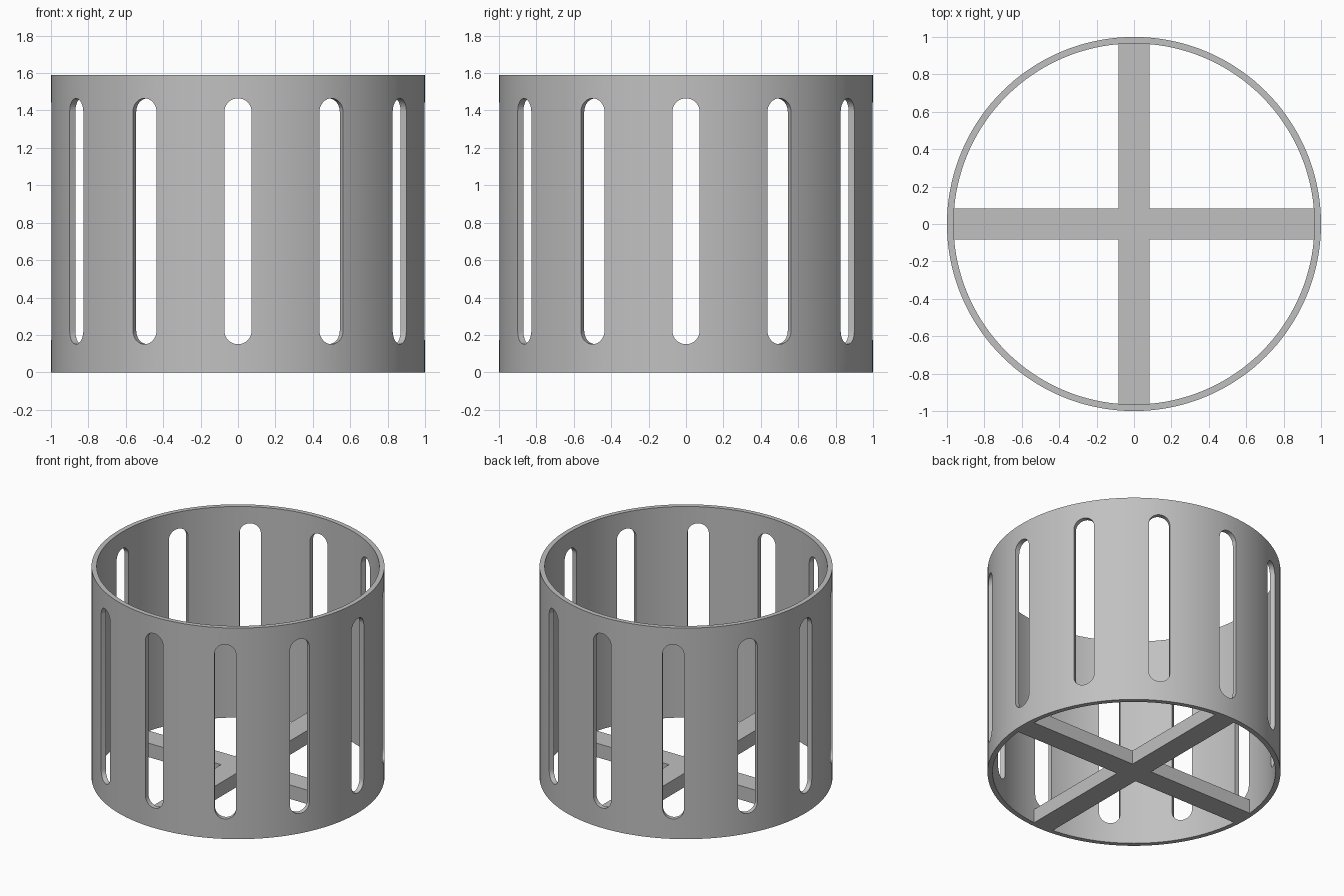
import bpy
import bmesh
from math import pi, sin, cos
from mathutils import Matrix, Vector

old = bpy.data.objects.get("Cube")
if old:
    bpy.data.objects.remove(old, do_unlink=True)

HEIGHT, OUTER, INNER = 1.59, 1.0, 0.965
SLOT_R, SLOT_LOW, SLOT_HIGH, SLOTS = 0.073, 0.15, 1.465, 12
BAR_HALF, BAR_TOP = 0.083, 0.105
SEGMENTS = 144

grey = bpy.data.materials.new("plain grey")
grey.use_nodes = True
colour = (0.53, 0.53, 0.53, 1)
grey.diffuse_color = colour
grey.node_tree.nodes["Principled BSDF"].inputs["Base Color"].default_value = colour


def make_object(name, bm):
    bmesh.ops.recalc_face_normals(bm, faces=bm.faces)
    mesh = bpy.data.meshes.new(name)
    bm.to_mesh(mesh)
    bm.free()
    mesh.materials.append(grey)
    obj = bpy.data.objects.new(name, mesh)
    bpy.context.collection.objects.link(obj)
    return obj


def add_prism(bm, outline, direction):
    """Closed solid from an outline swept along a direction."""
    base = bm.faces.new([bm.verts.new(p) for p in outline])
    sweep = bmesh.ops.extrude_face_region(bm, geom=[base], use_keep_orig=True)
    moved = [v for v in sweep["geom"] if isinstance(v, bmesh.types.BMVert)]
    bmesh.ops.translate(bm, verts=moved, vec=direction)


# Cylindrical wall: a rectangular section spun around z
bm = bmesh.new()
section = [(INNER, 0), (OUTER, 0), (OUTER, HEIGHT), (INNER, HEIGHT)]
rings = []
for i in range(SEGMENTS):
    a = 2 * pi * i / SEGMENTS
    rings.append([bm.verts.new((r * cos(a), r * sin(a), z)) for r, z in section])
for i in range(SEGMENTS):
    a, b = rings[i], rings[(i + 1) % SEGMENTS]
    for j in range(4):
        k = (j + 1) % 4
        bm.faces.new((a[j], b[j], b[k], a[k]))
wall = make_object("slotted_wall", bm)

# Round-ended slot cutters arranged around the wall
bm = bmesh.new()
STEPS = 16
arc = [(SLOT_R * cos(pi * i / STEPS), SLOT_R * sin(pi * i / STEPS)) for i in range(STEPS + 1)]
top, low = SLOT_HIGH - SLOT_R, SLOT_LOW + SLOT_R
stadium = [(x, top + z) for x, z in arc] + [(-x, low - z) for x, z in arc]
for i in range(SLOTS):
    turn = Matrix.Rotation(2 * pi * i / SLOTS, 3, "Z")
    outline = [turn @ Vector((x, 0.85, z)) for x, z in stadium]
    add_prism(bm, outline, turn @ Vector((0, 0.3, 0)))
cutter = make_object("slot_cutter", bm)
cutter.hide_render = True

cut = wall.modifiers.new("slots", "BOOLEAN")
cut.operation = "DIFFERENCE"
cut.solver = "EXACT"
cut.object = cutter
bpy.ops.object.select_all(action="DESELECT")
wall.select_set(True)
bpy.context.view_layer.objects.active = wall
bpy.ops.object.modifier_apply(modifier=cut.name)
bpy.data.objects.remove(cutter, do_unlink=True)
bpy.ops.object.shade_smooth_by_angle(angle=pi / 6)

# Cross brace across the open bottom
bm = bmesh.new()
arm = [(INNER, -BAR_HALF), (INNER, BAR_HALF), (BAR_HALF, BAR_HALF)]
outline = []
for i in range(4):
    turn = Matrix.Rotation(pi / 2 * i, 3, "Z")
    outline += [turn @ Vector((x, y, 0)) for x, y in arm]
add_prism(bm, outline, Vector((0, 0, BAR_TOP)))
make_object("cross_brace", bm)
